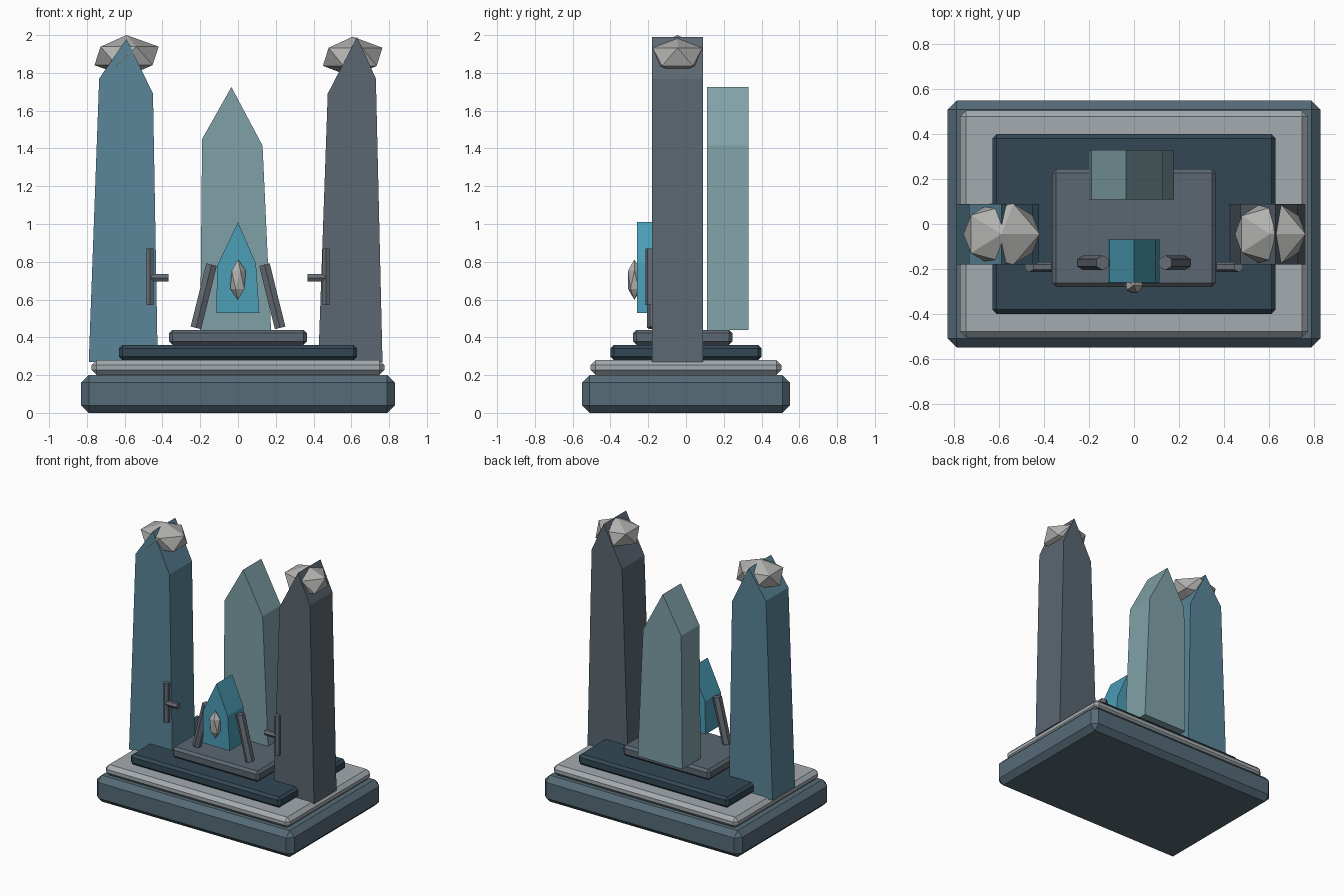
import bpy, bmesh
from mathutils import Vector

if "Cube" in bpy.data.objects:
    bpy.data.objects.remove(bpy.data.objects["Cube"])


def paint(name, hexcol):
    rgb = [int(hexcol[i:i + 2], 16) / 255 for i in (0, 2, 4)]
    m = bpy.data.materials.new(name)
    m.diffuse_color = [c ** 2.2 for c in rgb] + [1]
    m.use_nodes = True
    m.node_tree.nodes["Principled BSDF"].inputs["Base Color"].default_value = m.diffuse_color
    return m


SLATE = paint("slate", "566a76")
PALE = paint("pale_stone", "a2a9ae")
NAVY = paint("navy", "364956")
GREY = paint("dark_grey", "5c6771")
BLUE = paint("blue", "5b8599")
MIST = paint("mist", "7fa0a6")
CYAN = paint("cyan", "4d9cb5")
IRON = paint("iron", "666c75")
GEM = paint("gem", "b0b0ae")


def finish(name, bm, mat):
    bmesh.ops.recalc_face_normals(bm, faces=bm.faces)
    me = bpy.data.meshes.new(name)
    bm.to_mesh(me)
    bm.free()
    me.materials.append(mat)
    ob = bpy.data.objects.new(name, me)
    bpy.context.collection.objects.link(ob)
    return ob


def slab(name, hx, y0, y1, z0, z1, bevel, mat):
    bm = bmesh.new()
    bmesh.ops.create_cube(bm, size=1)
    for v in bm.verts:
        v.co = (v.co.x * 2 * hx, y0 + (v.co.y + .5) * (y1 - y0), z0 + (v.co.z + .5) * (z1 - z0))
    bmesh.ops.bevel(bm, geom=bm.edges[:], offset=bevel, segments=1, affect='EDGES')
    return finish(name, bm, mat)


def shard(name, profile, y0, y1, mat):
    """Pointed outline in x/z, extruded along y."""
    bm = bmesh.new()
    face = bm.faces.new([bm.verts.new((x, y0, z)) for x, z in profile])
    new = bmesh.ops.extrude_face_region(bm, geom=[face])["geom"]
    bmesh.ops.translate(bm, vec=(0, y1 - y0, 0),
                        verts=[g for g in new if isinstance(g, bmesh.types.BMVert)])
    return finish(name, bm, mat)


def gem(name, centre, radii, mat):
    bm = bmesh.new()
    bmesh.ops.create_icosphere(bm, subdivisions=1, radius=1)
    bmesh.ops.scale(bm, vec=radii, verts=bm.verts)
    bmesh.ops.translate(bm, vec=centre, verts=bm.verts)
    return finish(name, bm, mat)


def rod(name, a, b, r, mat):
    """Six-sided bar from a to b, an edge facing the front."""
    a, b = Vector(a), Vector(b)
    axis = (b - a).normalized()
    fwd = Vector((0, 1, 0))
    side = fwd.cross(axis)
    bm = bmesh.new()
    bmesh.ops.create_cone(bm, cap_ends=True, segments=6, radius1=r, radius2=r, depth=(b - a).length)
    for v in bm.verts:
        v.co = (a + b) / 2 + side * v.co.x + fwd * v.co.y + axis * v.co.z
    return finish(name, bm, mat)


# stepped plinth
slab("base", .83, -.55, .55, 0, .2, .04, SLATE)
slab("pale_step", .775, -.505, .505, .2, .28, .027, PALE)
slab("dark_step", .63, -.4, .4, .28, .36, .018, NAVY)
slab("top_step", .365, -.28, .245, .36, .44, .018, GREY)

# tall pointed slabs
shard("left_tower", [(-.79, .27), (-.425, .27), (-.45, 1.69), (-.59, 1.98), (-.735, 1.77)],
      -.18, .09, BLUE)
shard("right_tower", [(.425, .27), (.765, .27), (.73, 1.77), (.63, 1.99), (.475, 1.69)],
      -.18, .09, GREY)
shard("back_shard", [(-.2, .44), (.175, .44), (.13, 1.415), (-.035, 1.725), (-.19, 1.45)],
      .11, .33, MIST)
shard("front_shard", [(-.115, .53), (.113, .53), (.095, .79), (0, 1.01), (-.11, .78)],
      -.26, -.07, CYAN)

# gems
gem("left_tower_gem", (-.59, -.045, 1.89), (.19, .16, .11), GEM)
gem("right_tower_gem", (.607, -.045, 1.885), (.176, .155, .107), GEM)
gem("front_gem", (0, -.273, .705), (.046, .04, .107), GEM)

# mirrored struts and handles
for s, side in ((-1, "left"), (1, "right")):
    rod(side + "_strut", (s * .223, -.173, .45), (s * .14, -.173, .785), .033, IRON)
    rod(side + "_handle_bar", (s * .466, -.192, .57), (s * .466, -.192, .87), .022, IRON)
    rod(side + "_handle_stub", (s * .466, -.192, .715), (s * .367, -.192, .715), .022, IRON)
